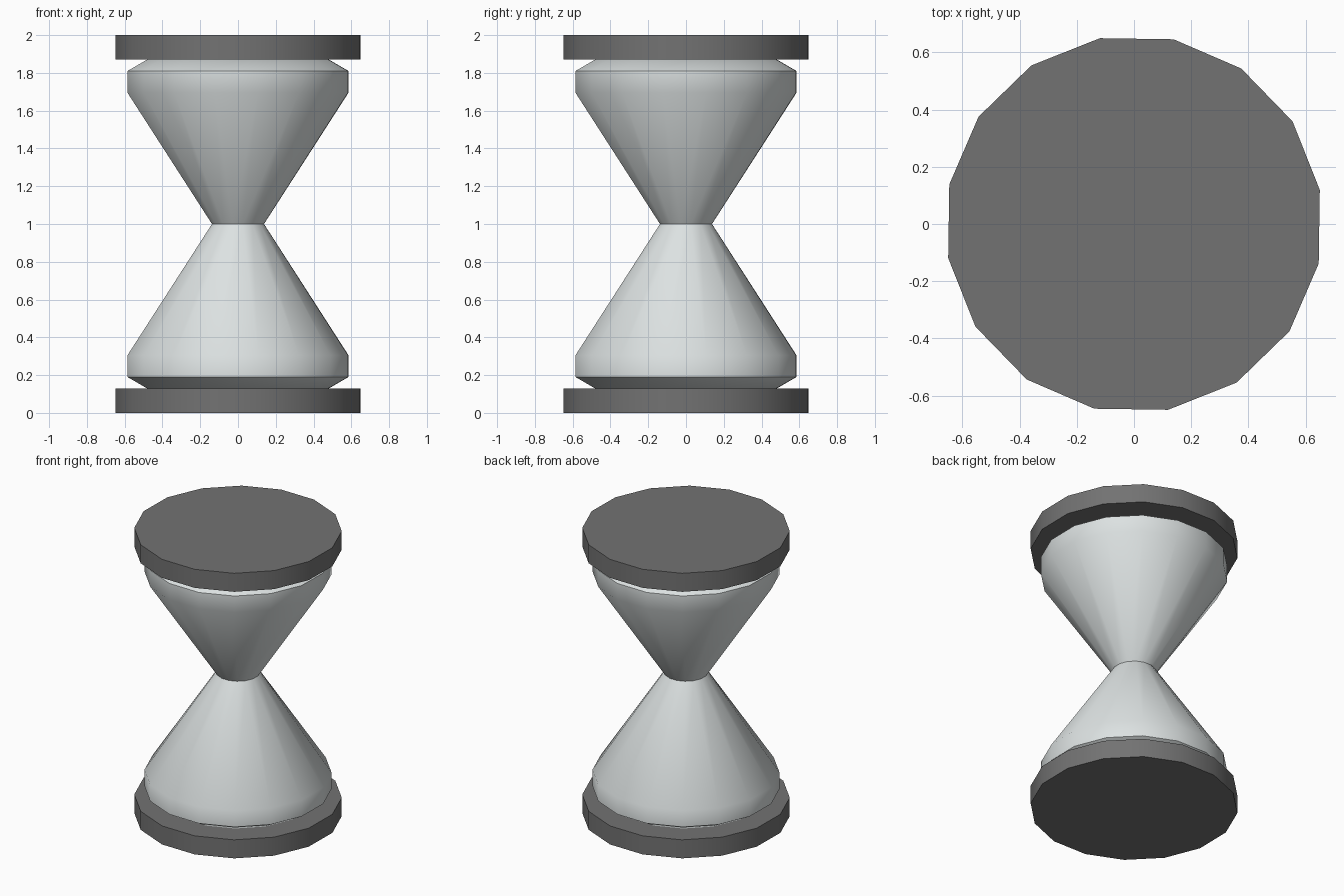
import bpy, bmesh, math

SIDES = 16
TURN = math.radians(10.4)

cube = bpy.data.objects.get("Cube")
if cube:
    bpy.data.objects.remove(cube, do_unlink=True)


def material(name, rgb):
    mat = bpy.data.materials.new(name)
    mat.use_nodes = True
    mat.diffuse_color = (*rgb, 1)
    mat.node_tree.nodes["Principled BSDF"].inputs["Base Color"].default_value = (*rgb, 1)
    return mat


def lathe(name, profile, mat):
    """Turn a (radius, height) profile round z and close both ends."""
    bm = bmesh.new()
    rings = []
    for r, z in profile:
        angles = [TURN + math.tau * i / SIDES for i in range(SIDES)]
        rings.append([bm.verts.new((r * math.cos(a), r * math.sin(a), z)) for a in angles])
    for low, high in zip(rings, rings[1:]):
        for i in range(SIDES):
            j = (i + 1) % SIDES
            bm.faces.new((low[i], low[j], high[j], high[i]))
    bm.faces.new(rings[0][::-1])
    bm.faces.new(rings[-1])
    mesh = bpy.data.meshes.new(name)
    bm.to_mesh(mesh)
    bm.free()
    mesh.materials.append(mat)
    obj = bpy.data.objects.new(name, mesh)
    bpy.context.collection.objects.link(obj)
    bpy.ops.object.select_all(action="DESELECT")
    obj.select_set(True)
    bpy.context.view_layer.objects.active = obj
    bpy.ops.object.shade_smooth_by_angle(angle=math.radians(40))
    return obj


grey = material("dark grey", (0.17, 0.17, 0.17))
pale = material("pale glass", (0.72, 0.76, 0.76))

# End plates
lathe("bottom_plate", [(0.66, 0), (0.66, 0.13)], grey)
lathe("top_plate", [(0.66, 1.87), (0.66, 2)], grey)

# Glass bulbs: lower half mirrored about the waist
lower = [(0.49, 0.13), (0.595, 0.19), (0.595, 0.305), (0.14, 1.0)]
upper = [(r, 2 - z) for r, z in reversed(lower[:-1])]
lathe("glass_bulbs", lower + upper, pale)
